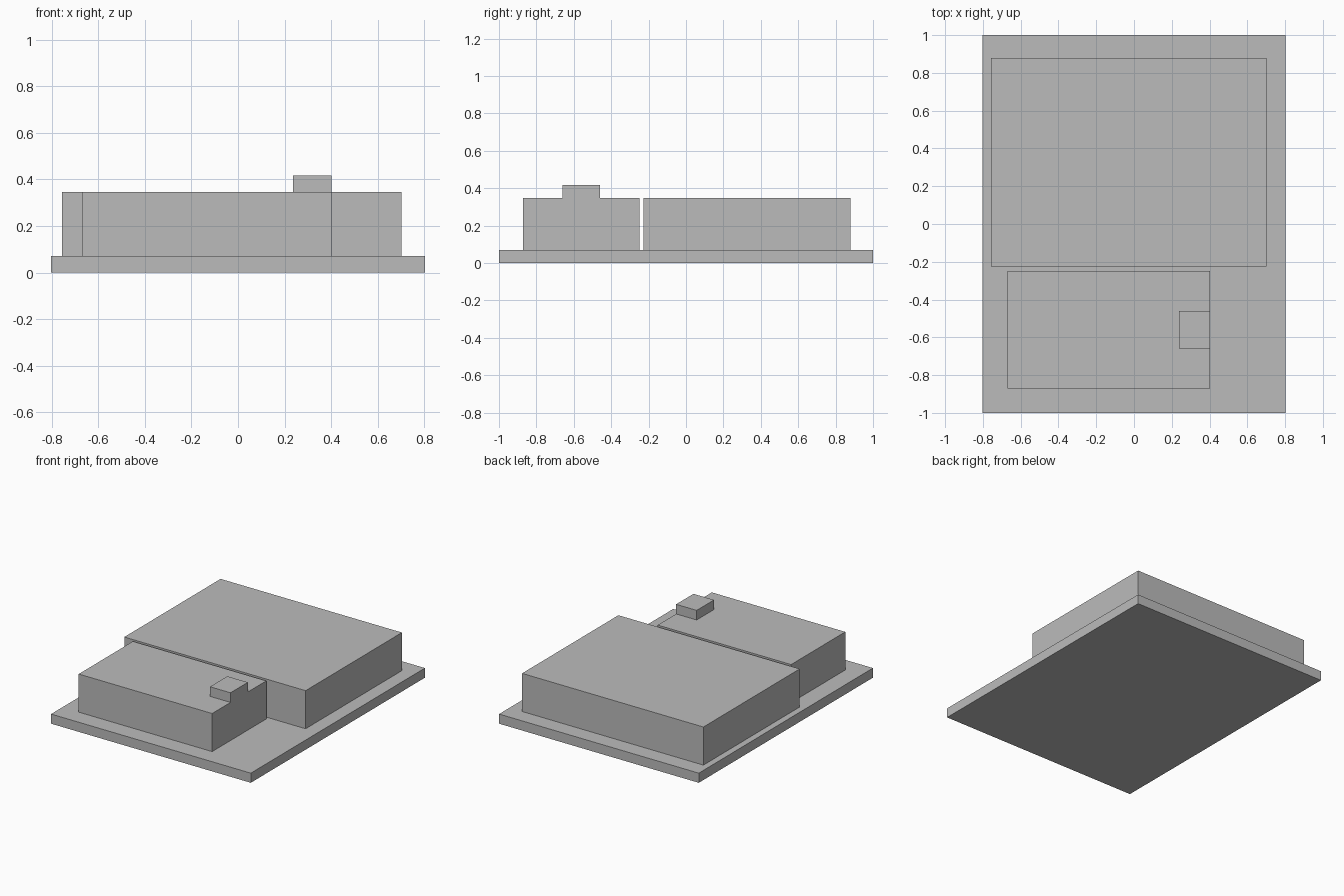
import bpy

# Remove the default object
cube = bpy.data.objects.get("Cube")
if cube:
    bpy.data.objects.remove(cube, do_unlink=True)

# Single plain grey
grey = bpy.data.materials.new("plain_grey")
grey.use_nodes = True
colour = (0.5, 0.5, 0.5, 1)
grey.diffuse_color = colour
grey.node_tree.nodes["Principled BSDF"].inputs["Base Color"].default_value = colour


def box(name, x, y, z):
    """Flat-faced box spanning the given (low, high) ranges."""
    spans = (x, y, z)
    bpy.ops.mesh.primitive_cube_add(size=1, location=[(a + b) / 2 for a, b in spans])
    obj = bpy.context.object
    obj.name = name
    obj.scale = [b - a for a, b in spans]
    bpy.ops.object.transform_apply(location=False, rotation=False, scale=True)
    obj.data.materials.append(grey)
    return obj


BASE_TOP, ROOF, STACK_TOP = 0.07, 0.347, 0.417

# Ground slab
box("base_slab", (-0.803, 0.803), (-1, 1), (0, BASE_TOP))
# Large rear block
box("rear_block", (-0.756, 0.702), (-0.226, 0.88), (BASE_TOP, ROOF))
# Smaller front block, separated from the rear one by a narrow gap
box("front_block", (-0.671, 0.402), (-0.871, -0.249), (BASE_TOP, ROOF))
# Raised block, flush with the side of the front block
box("roof_block", (0.237, 0.402), (-0.66, -0.461), (ROOF, STACK_TOP))
